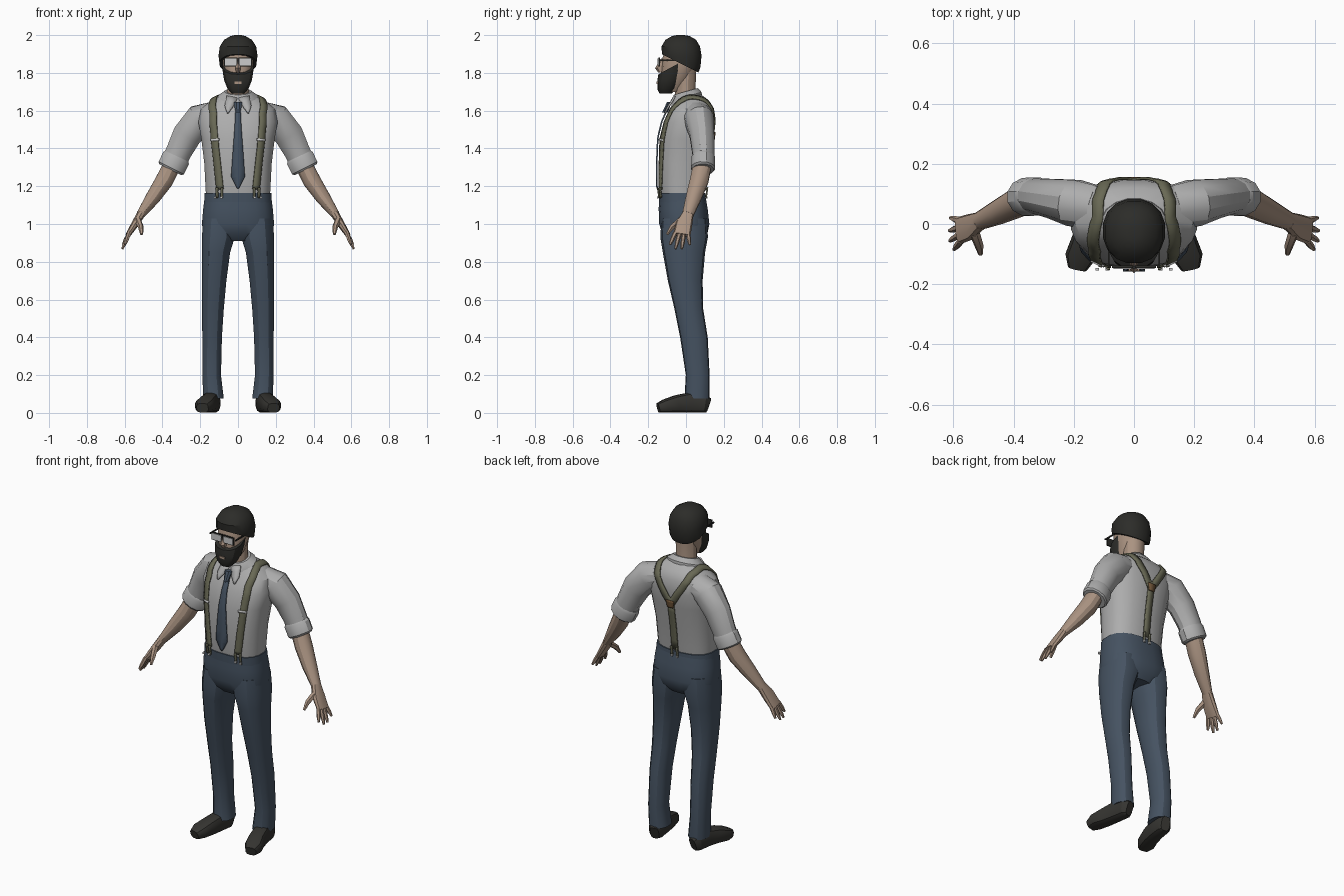
import bpy, bmesh, math
from mathutils import Vector
from mathutils.bvhtree import BVHTree


def mat(name, col):
    m = bpy.data.materials.new(name)
    m.diffuse_color = (*col, 1)
    return m


SHIRT = mat("shirt_grey", (0.42, 0.42, 0.42))
CLOTH = mat("navy_cloth", (0.06, 0.085, 0.12))
SKIN = mat("skin", (0.40, 0.29, 0.22))
HAIR = mat("dark_hair", (0.025, 0.025, 0.022))
SHOE = mat("shoe_leather", (0.035, 0.034, 0.03))
STRAP = mat("olive_strap", (0.14, 0.14, 0.09))
BROWN = mat("brown_leather", (0.16, 0.09, 0.04))
GLASS = mat("lens", (0.75, 0.75, 0.78))
Y, Z = Vector((0, 1, 0)), Vector((0, 0, 1))


def finish(name, bm, m, mirror=False):
    bmesh.ops.recalc_face_normals(bm, faces=bm.faces)
    me = bpy.data.meshes.new(name)
    bm.to_mesh(me)
    bm.free()
    ob = bpy.data.objects.new(name, me)
    bpy.context.collection.objects.link(ob)
    me.materials.append(m)
    if mirror:
        ob.modifiers.new("mirror", 'MIRROR')
    return ob


def tube(name, st, m, n=12, e=2.0, ref=None, mirror=False, tilt=0, cut=None):
    """Loft rings (x, y, z, ra, rb); rings are level unless ref gives the b axis."""
    bm = bmesh.new()
    rings = []
    for i, (x, y, z, ra, rb) in enumerate(st):
        a, b = Vector((1, 0, 0)), Y
        if ref:
            t = (Vector(st[min(i + 1, len(st) - 1)][:3]) - Vector(st[max(i - 1, 0)][:3])).normalized()
            b = (ref - t * ref.dot(t)).normalized()
            a = b.cross(t)
        ring = []
        for k in range(n):
            w = 2 * math.pi * (k + 0.5) / n
            c, s = (math.copysign(abs(v) ** (2 / e), v) for v in (math.cos(w), math.sin(w)))
            p = Vector((x, y, z)) + a * ra * c + b * rb * s
            p.z += tilt * p.y
            ring.append(bm.verts.new(p))
        rings.append(ring)
    for r, q in zip(rings, rings[1:]):
        for k in range(n):
            bm.faces.new((r[k], r[(k + 1) % n], q[(k + 1) % n], q[k]))
    bm.faces.new(rings[0])
    bm.faces.new(rings[-1])
    if cut:  # cut = (point, normal): drop the part on the normal side and cap
        geom = bm.verts[:] + bm.edges[:] + bm.faces[:]
        r = bmesh.ops.bisect_plane(bm, geom=geom, plane_co=cut[0], plane_no=cut[1], clear_outer=True)
        bmesh.ops.holes_fill(bm, edges=[g for g in r["geom_cut"] if isinstance(g, bmesh.types.BMEdge)])
    return finish(name, bm, m, mirror)


def level(name, rows, m, **kw):
    """Level rings from rows (z, half width, front y, back y)."""
    return tube(name, [(0, (f + b) / 2, z, w, (b - f) / 2) for z, w, f, b in rows], m, **kw)


def box(name, loc, size, m, mirror=False):
    bm = bmesh.new()
    bmesh.ops.create_cube(bm, size=1)
    for v in bm.verts:
        v.co = Vector([l + c * s for l, c, s in zip(loc, v.co, size)])
    return finish(name, bm, m, mirror)


# shirt body, waistband and trousers
shirt = level("shirt_body", [
    (1.13, .170, -.135, .092), (1.20, .174, -.145, .102), (1.32, .180, -.146, .115),
    (1.45, .196, -.142, .138), (1.54, .212, -.120, .148), (1.61, .198, -.088, .143),
    (1.655, .142, -.058, .120), (1.69, .075, -.045, .075)], SHIRT, n=20, e=2.5)
level("waistband", [(1.115, .181, -.144, .106), (1.165, .178, -.146, .104)], CLOTH, n=20, e=2.5)
level("trouser_hips", [
    (1.16, .176, -.142, .102), (1.08, .186, -.146, .116), (1.0, .193, -.143, .125),
    (.95, .185, -.128, .115), (.91, .09, -.09, .085)], CLOTH, n=20, e=2.5)
tube("trouser_leg", [
    (.098, -.01, 1.03, .088, .120), (.104, -.01, .93, .089, .126), (.116, -.011, .85, .076, .112),
    (.126, -.004, .70, .066, .092), (.133, .015, .55, .059, .076), (.137, .042, .40, .053, .073),
    (.139, .062, .20, .050, .063), (.130, .058, .075, .056, .066)], CLOTH, n=14, e=2.3, mirror=True)

# shoes
tube("shoe", [
    (.128, .117, .040, .026, .040), (.134, .095, .048, .042, .048), (.145, .02, .055, .044, .055),
    (.160, -.05, .047, .047, .047), (.180, -.11, .036, .050, .036), (.188, -.147, .026, .032, .026)],
    SHOE, n=12, e=3, ref=Z, mirror=True)

# sleeves with rolled cuffs
tube("sleeve", [
    (.13, .055, 1.58, .070, .075), (.20, .070, 1.555, .085, .080), (.27, .085, 1.47, .080, .067),
    (.315, .092, 1.38, .070, .061), (.345, .092, 1.315, .068, .058)], SHIRT, ref=Y, mirror=True)
tube("rolled_cuff", [
    (.322, .092, 1.36, .070, .059), (.328, .092, 1.348, .078, .065), (.354, .090, 1.296, .077, .065),
    (.358, .090, 1.288, .068, .058)], SHIRT, ref=Y, mirror=True)

# forearms, palms, fingers
tube("forearm", [
    (.345, .088, 1.32, .048, .050), (.39, .070, 1.23, .049, .050), (.45, .040, 1.14, .040, .042),
    (.515, .010, 1.05, .024, .031)], SKIN, ref=Y, mirror=True)
tube("palm", [
    (.512, .011, 1.055, .023, .030), (.545, -.010, 1.0, .020, .044), (.582, -.022, .942, .014, .046)],
    SKIN, n=10, e=2.6, ref=Y, mirror=True)
fingers = [((.575, -.056, .955), (.598, -.085, .890)), ((.578, -.034, .950), (.612, -.056, .868)),
           ((.578, -.011, .950), (.613, -.022, .868)), ((.575, .010, .955), (.610, .020, .890))]
for i, (p, q) in enumerate(fingers):
    p, q = Vector(p), Vector(q)
    tube(f"finger_{i + 1}", [(*p, .012, .012), (*p.lerp(q, .6), .011, .011), (*q, .006, .006)],
         SKIN, n=6, ref=Y, mirror=True)
tube("thumb", [(.530, -.030, 1.02, .018, .018), (.515, -.072, .985, .015, .015), (.510, -.100, .945, .007, .008)],
     SKIN, n=6, ref=Vector((1, 0, 0)), mirror=True)

# neck, face, nose
level("neck", [(1.64, .065, -.06, .062), (1.72, .058, -.06, .052), (1.84, .060, -.06, .058)], SKIN)
level("face", [
    (1.70, .035, -.125, -.03), (1.76, .066, -.135, .02), (1.82, .078, -.130, .05),
    (1.88, .084, -.124, .065), (1.95, .070, -.105, .05)], SKIN, n=14, e=2.3)
tube("nose", [(0, -.122, 1.875, .008, .010), (0, -.138, 1.825, .016, .026), (0, -.130, 1.803, .012, .018)], SKIN, n=6)

# hair cap and beard, each cut along a sloping hairline
level("hair", [
    (1.79, .080, -.06, .062), (1.83, .097, -.11, .078), (1.89, .105, -.128, .084), (1.94, .098, -.132, .076),
    (1.975, .075, -.11, .055), (1.995, .04, -.075, .02), (2.0, .018, -.05, -.01)], HAIR, n=16, e=2.2,
    cut=((0, .07, 1.80), (0, -.50, -1)))
level("beard", [
    (1.69, .034, -.140, -.075), (1.715, .056, -.152, -.05), (1.76, .075, -.152, -.025),
    (1.81, .083, -.143, -.008), (1.88, .088, -.14, .005)], HAIR, n=14, e=2.4,
    cut=((0, -.15, 1.79), (0, -.55, 1)))
box("lips", (0, -.150, 1.748), (.036, .012, .012), SKIN)

# spectacles
box("lens", (.038, -.147, 1.858), (.060, .006, .036), GLASS, True)
box("spectacle_rim", (.038, -.142, 1.858), (.070, .008, .046), HAIR, True)
box("spectacle_bridge", (0, -.144, 1.864), (.03, .008, .008), HAIR)
box("spectacle_arm", (.084, -.09, 1.868), (.006, .11, .008), HAIR, True)

# cloth strips laid on the shirt surface
tree = BVHTree.FromPolygons([v.co for v in shirt.data.vertices], [p.vertices[:] for p in shirt.data.polygons])


def ribbon(name, pts, m, off=.006, thick=.008, mirror=False, k=5):
    path = []
    for p, q in zip(pts, pts[1:]):
        for j in range(k):
            path.append([a + (b - a) * j / k for a, b in zip(p, q)])
    path.append(list(pts[-1]))
    cen = [tree.find_nearest(Vector(p[:3])) for p in path]
    bm = bmesh.new()
    prev = None
    for i, (co, no, *_) in enumerate(cen):
        t = cen[min(i + 1, len(cen) - 1)][0] - cen[max(i - 1, 0)][0]
        side = t.cross(no).normalized() * path[i][3]
        row = []
        for s in (-1, 0, 1):
            c, nn, *_ = tree.find_nearest(co + no * off + side * s)
            row.append(bm.verts.new(c + nn * off))
        if prev:
            for a in (0, 1):
                bm.faces.new((prev[a], prev[a + 1], row[a + 1], row[a]))
        prev = row
    ob = finish(name, bm, m, mirror)
    sol = ob.modifiers.new("thickness", 'SOLIDIFY')
    sol.thickness, sol.offset = thick, 0
    return ob


W = .02
ribbon("brace_strap", [
    (.105, -.16, 1.18, W), (.125, -.17, 1.30, W), (.150, -.17, 1.48, W), (.148, -.13, 1.60, W),
    (.135, .02, 1.70, W), (.115, .13, 1.66, W), (.085, .18, 1.59, W), (.0, .18, 1.46, W)], STRAP, mirror=True)
ribbon("back_strap", [(0, .18, 1.47, W), (0, .15, 1.17, W)], STRAP)
ribbon("strap_joint", [(0, .18, 1.485, .026), (0, .18, 1.44, .018)], BROWN, off=.012)
ribbon("strap_clip", [(.14, -.17, 1.455, .024), (.139, -.17, 1.44, .024)], GLASS, off=.010, mirror=True, k=1)
for x, y in ((.088, -.16), (.122, -.16), (.018, .15)):
    ribbon("strap_tab", [(x, y, 1.19, .006), (x, y, 1.135, .006)], STRAP, off=.014, mirror=True)
    box("button", (x, -.150 if y < 0 else .110, 1.14), (.012, .008, .012), GLASS, True)

# tie and knot
ribbon("tie", [(0, -.10, 1.60, .014), (0, -.16, 1.52, .018), (0, -.17, 1.25, .037), (0, -.17, 1.185, .004)],
       CLOTH, off=.010)
tube("tie_knot", [(0, -.088, 1.645, .024, .014), (0, -.112, 1.59, .014, .016)], CLOTH, n=8)

# collar: tilted band with two points
level("collar", [
    (1.640, .118, -.080, .088), (1.675, .108, -.076, .084), (1.702, .072, -.066, .064)],
    SHIRT, n=16, tilt=.28)
ribbon("collar_point", [(.030, -.06, 1.67, .030), (.050, -.10, 1.625, .022), (.056, -.12, 1.59, .003)],
       SHIRT, off=.014, mirror=True, k=2)

# smooth shading with crisp edges
for ob in bpy.data.objects:
    ob.select_set(True)
bpy.context.view_layer.objects.active = shirt
bpy.ops.object.shade_smooth_by_angle(angle=math.radians(30))
